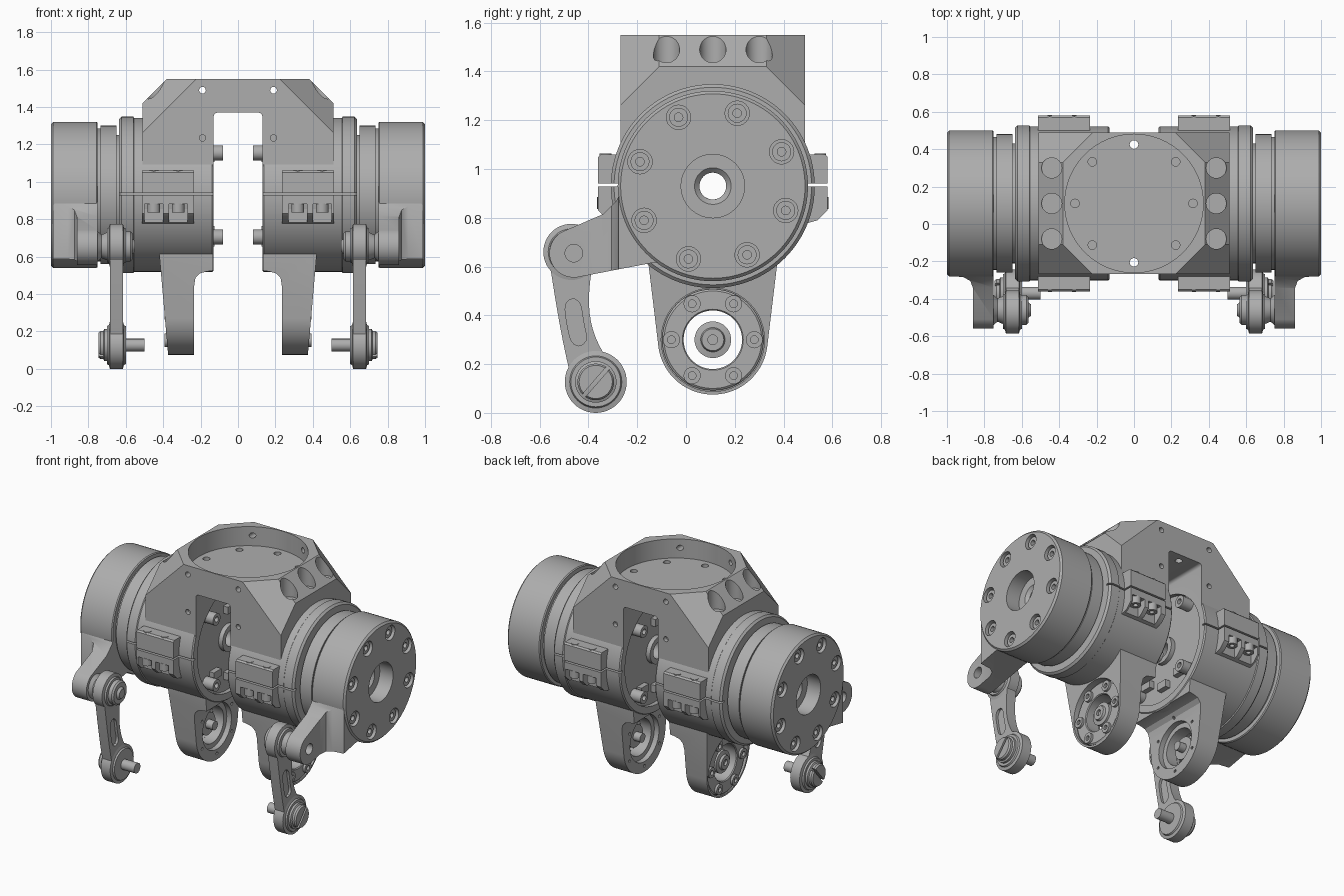
import bpy, bmesh, math
from math import sin, cos, radians, pi
from mathutils import Vector

if "Cube" in bpy.data.objects:
    bpy.data.objects.remove(bpy.data.objects["Cube"])

grey = bpy.data.materials.new("machined_grey")
grey.use_nodes = True
colour = (0.42, 0.42, 0.42, 1)
grey.diffuse_color = colour
grey.node_tree.nodes["Principled BSDF"].inputs["Base Color"].default_value = colour

CY, CZ = 0.11, 0.93          # main joint axis
LZ = 0.30                    # lower leg axis height


def place(axis, t, u, v):
    return {"x": (t, u, v), "y": (u, t, v), "z": (u, v, t)}[axis]


def make(name, bm):
    bmesh.ops.recalc_face_normals(bm, faces=bm.faces)
    mesh = bpy.data.meshes.new(name)
    bm.to_mesh(mesh)
    bm.free()
    mesh.materials.append(grey)
    ob = bpy.data.objects.new(name, mesh)
    bpy.context.collection.objects.link(ob)
    return ob


def lathe(name, pts, u, v, axis="x", n=40, tube=False):
    """Revolve (position, radius) pairs; a tube closes on itself, a solid gets caps."""
    bm = bmesh.new()
    angles = [2 * pi * i / n for i in range(n)]
    rings = [[bm.verts.new(place(axis, t, u + r * cos(a), v + r * sin(a))) for a in angles]
             for t, r in pts]
    for k in range(len(rings) if tube else len(rings) - 1):
        a, b = rings[k], rings[(k + 1) % len(rings)]
        for i in range(n):
            j = (i + 1) % n
            bm.faces.new((a[i], a[j], b[j], b[i]))
    if not tube:
        bm.faces.new(rings[0])
        bm.faces.new(rings[-1])
    return make(name, bm)


def cyl(name, a, b, r, u, v, axis="x", n=32):
    return lathe(name, [(a, r), (b, r)], u, v, axis, n)


def prism(name, poly, a, b, axis="x"):
    bm = bmesh.new()
    lo, hi = [[bm.verts.new(place(axis, t, u, v)) for u, v in poly] for t in (a, b)]
    bm.faces.new(lo)
    bm.faces.new(hi)
    for i in range(len(poly)):
        j = (i + 1) % len(poly)
        bm.faces.new((lo[i], lo[j], hi[j], hi[i]))
    return make(name, bm)


def box(name, x, y, z):
    return prism(name, [(x[0], y[0]), (x[1], y[0]), (x[1], y[1]), (x[0], y[1])], *z, "z")


def cut(ob, *cutters, op="DIFFERENCE"):
    for c in cutters:
        mod = ob.modifiers.new("cut", "BOOLEAN")
        mod.operation, mod.solver, mod.object = op, "EXACT", c
        bpy.context.view_layer.update()
        done = ob.evaluated_get(bpy.context.evaluated_depsgraph_get())
        mesh = bpy.data.meshes.new_from_object(done)
        ob.modifiers.clear()
        ob.data = mesh
        bpy.data.objects.remove(c)
    return ob


def arc(u, v, r, start, end, n=24):
    return [(u + r * cos(radians(start + (end - start) * i / n)),
             v + r * sin(radians(start + (end - start) * i / n))) for i in range(n + 1)]


def ring_points(r, count, offset, u, v):
    return [(u + r * cos(radians(offset) + 2 * pi * i / count),
             v + r * sin(radians(offset) + 2 * pi * i / count)) for i in range(count)]


def socket_bolt(name, a, b, r, u, v, axis="x"):
    return lathe(name, [(a, r * .45), (a, r), (b, r), (b, r * .45)], u, v, axis, 20, tube=True)


# Top bracket: chamfered arch with a round pocket
bm = bmesh.new()
arch = [(-.51, 1), (-.51, 1.42), (-.38, 1.55), (.38, 1.55), (.51, 1.42), (.51, 1)]
lo, hi = [[bm.verts.new((x, CY + s * .378, z)) for x, z in arch] for s in (-1, 1)]
bm.faces.new(lo)
bm.faces.new(hi)
for i in range(len(arch)):
    bm.faces.new((lo[i - 1], lo[i], hi[i], hi[i - 1]))
for sx in (-1, 1):
    for sy in (-1, 1):
        bmesh.ops.bisect_plane(bm, geom=bm.verts[:] + bm.edges[:] + bm.faces[:],
                               plane_co=(0, CY, 2.15), plane_no=Vector((sx, sy, 1)).normalized(),
                               clear_outer=True)
        bmesh.ops.holes_fill(bm, edges=[e for e in bm.edges if e.is_boundary])
bracket = make("top_bracket", bm)
notch = [(-.13, .5)] + arc(-.11, 1.35, .02, 180, 90, 4) + arc(.11, 1.35, .02, 90, 0, 4) + [(.13, .5)]
cut(bracket, prism("notch", notch, -1, 1, "y"),
    cyl("axle_space", -.6, .6, .38, CY, CZ, n=64),
    cyl("pocket", 1.42, 1.7, .37, 0, CY, "z", 64))
for u, v in ring_points(.315, 8, 0, 0, CY):
    cut(bracket, cyl("hole", 1.36, 1.45, .023, u, v, "z", 16))
for s in (-1, 1):
    for dy in (-.19, 0, .19):
        cut(bracket, cyl("side_hole", 1.41, 1.7, .054, s * .44, CY + dy, "z"))
    cut(bracket, cyl("cross_hole", -1, 1, .018, s * .19, 1.49, "y", 16))
    for y in (-.3, .46):
        cut(bracket, cyl("blind_hole", y, y + .06, .017, s * .19, 1.235, "y", 16))

sides = []   # parts mirrored to both sides


def side(ob):
    sides.append(ob)
    return ob


# Motor housing with recessed inner face and split clamp line
housing = side(lathe("motor_housing", [
    (.16, .055), (.16, .36), (.13, .36), (.13, .405), (.138, .412), (.555, .412), (.56, .418),
    (.622, .418), (.635, .405), (.635, .3), (.64, .3), (.64, .055)], CY, CZ, n=96, tube=True))
for s in (-1, 1):
    ys = sorted((CY + s * .385, CY + s * .45))
    cut(housing, box("split", (.1, .7), ys, (.929, .94)))
side(lathe("rotor", [(.63, .055), (.63, .32), (.65, .32), (.65, .37), (.735, .37), (.735, .355),
                     (.76, .355), (.76, .055)], CY, CZ, n=96, tube=True))

# Output drum with bore and bolt circle
drum = side(lathe("output_drum", [
    (.75, .055), (.75, .385), (.757, .39), (.988, .39), (1, .378), (1, .13), (.9, .13),
    (.9, .075), (.88, .055)], CY, CZ, n=96, tube=True))
for u, v in ring_points(.315, 8, 26.5, CY, CZ):
    cut(drum, cyl("counterbore", .95, 1.1, .05, u, v, n=24))
    side(socket_bolt("drum_bolt", .945, .985, .039, u, v))

# Crank arm from the drum to the link
PY, PZ = -.46, .655
arm = side(prism("crank_arm", arc(PY, PZ, .1, 120, 278) +
                 [(-.14, .615), (0, .62), (0, .86), (-.255, .93), (-.285, .87), (-.34, .815)], .75, .99))
relief = [(1.1, -.26), (1, -.275), (.91, -.285), (.875, -.305), (.86, -.345), (.86, -.8), (1.1, -.8)]
cut(arm, prism("relief", relief, 0, 2, "z"), cyl("drum_space", .7, 1.1, .37, CY, CZ, n=96),
    cyl("pivot_hole", .8, 1, .036, PY, PZ))
side(lathe("upper_pivot", [(.565, .07), (.575, .08), (.61, .08), (.62, .06), (.69, .06),
                           (.70, .075), (.73, .062), (.755, .085)], PY, PZ))
side(lathe("upper_pivot_cap", [(.55, .03), (.57, .045)], PY, PZ))

# Curved link with rounded eyes
QY, QZ = -.37, .127
a, b, c, d = Vector((-.47, .66)), Vector((-.475, .42)), Vector((-.455, .3)), Vector((QY, QZ))


def curve(t):
    k = 1 - t
    p = a * k**3 + b * 3 * k * k * t + c * 3 * k * t * t + d * t**3
    g = (b - a) * k * k + (c - b) * 2 * k * t + (d - c) * t * t
    return p, Vector((-g.y, g.x)).normalized()


def band(start, end, width, n=16):
    left, right = [], []
    for i in range(n + 1):
        t = start + (end - start) * i / n
        p, nrm = curve(t)
        w = width(t)
        left.append(tuple(p + nrm * w))
        right.append(tuple(p - nrm * w))
    return left + right[::-1]


body = side(prism("link_body", band(0, 1, lambda t: .064 + .13 * (t - .5)**2), .615, .685))
slot = lambda t: .034 * math.sqrt(max(.08, 1 - (abs(t - .5) / .19)**6))
for x in (.60, .668):
    cut(body, prism("slot", band(.31, .69, slot), x, x + .032))
for name, (y, z), r in (("link_upper_eye", a, .115), ("link_lower_eye", d, .127)):
    side(lathe(name, [(.60, r - .025), (.61, r - .02), (.615, r), (.685, r), (.69, r - .02),
                      (.70, r - .025)], y, z, n=48))
side(cyl("lower_pin", .50, .62, .034, QY, QZ))
head = side(lathe("lower_screw_head", [(.69, .085), (.715, .085), (.72, .075), (.735, .075),
                                       (.745, .068)], QY, QZ))
diag = Vector((1, 1.15)).normalized()
across = Vector((-diag.y, diag.x))
cut(head, prism("driver_slot", [tuple(d + diag * i * .2 + across * j * .008)
                                for i, j in ((-1, -1), (1, -1), (1, 1), (-1, 1))], .72, .8))

# Lower leg: side outline intersected with front outline
leg = side(prism("lower_leg", arc(CY, LZ, .225, 188, 352, 40) + [(CY + .265, .62), (CY + .265, .72),
                                                             (CY - .265, .72), (CY - .265, .62)], .1, .5))
front = [(.235, 0), (.235, .44), (.228, .485), (.205, .51), (.17, .52), (.135, .525), (.135, .72),
         (.43, .72), (.417, .57), (.374, .08), (.372, 0)]
cut(leg, prism("front_outline", front, -1, 1, "y"), op="INTERSECT")
cut(leg, cyl("housing_space", 0, .6, .39, CY, CZ, n=64),
    cyl("leg_hole", 0, .6, .122, CY, LZ, n=48),
    cyl("inner_seat", .1, .27, .155, CY, LZ, n=48),
    cyl("outer_seat", .355, .6, .212, CY, LZ, n=48))
side(lathe("bearing_cover", [(.35, .12), (.35, .208), (.37, .208), (.376, .2), (.376, .125), (.37, .12)],
           CY, LZ, n=48, tube=True))
for u, v in ring_points(.17, 6, 0, CY, LZ):
    side(socket_bolt("cover_bolt", .37, .392, .035, u, v))
side(lathe("bearing_pin", [(.25, .03), (.3, .03), (.3, .075), (.355, .075), (.36, .05), (.375, .045),
                           (.375, .02), (.36, .02)], CY, LZ))
for u, v in ring_points(.185, 6, 30, CY, LZ):
    cut(leg, cyl("rivet_hole", .2, .26, .01, u, v, n=10))

# Clamp lugs front and back with paired bolts
for s, label in ((-1, "front"), (1, "back")):
    def profile(pairs):
        return [(CY + s * dy, z) for dy, z in pairs]
    side(prism(label + "_upper_lug", profile([(.37, .94), (.47, .94), (.47, 1.05), (.46, 1.06), (.37, 1.06)]),
               .235, .512))
    lower = side(prism(label + "_lower_lug", profile([(.37, .929), (.47, .929), (.47, .83), (.43, .79), (.36, .77)]),
                       .235, .512))
    ys = sorted((CY + s * .405, CY + s * .6))
    for x in (.32, .45):
        cut(lower, box("bolt_seat", (x - .05, x + .05), ys, (.7, .882)))
        y = CY + s * .44
        side(socket_bolt(label + "_clamp_bolt", .835, .885, .034, x, y, "z"))
        side(cyl(label + "_clamp_bolt_tip", 1.05, 1.063, .024, x, y, "z", 20))

# Inner face studs, hub ring and connector blocks
for u, v in ring_points(.318, 4, 45, CY, CZ):
    side(socket_bolt("inner_stud", .08, .17, .04, u, v))
side(lathe("inner_hub", [(.13, .055), (.13, .09), (.17, .09), (.17, .055)], CY, CZ, tube=True))
for y, z in ((-.04, .74), (.26, .72), (.11, 1.13), (.11, .68)):
    side(box("connector", (.125, .17), (y - .04, y + .04), (z - .025, z + .025)))

# Shading and mirroring
for ob in [bracket] + sides:
    bpy.ops.object.select_all(action="DESELECT")
    ob.select_set(True)
    bpy.context.view_layer.objects.active = ob
    bpy.ops.object.shade_smooth_by_angle(angle=radians(30))
    if ob is not bracket:
        mirror = ob.modifiers.new("mirror", "MIRROR")
        mirror.use_mirror_merge = False
